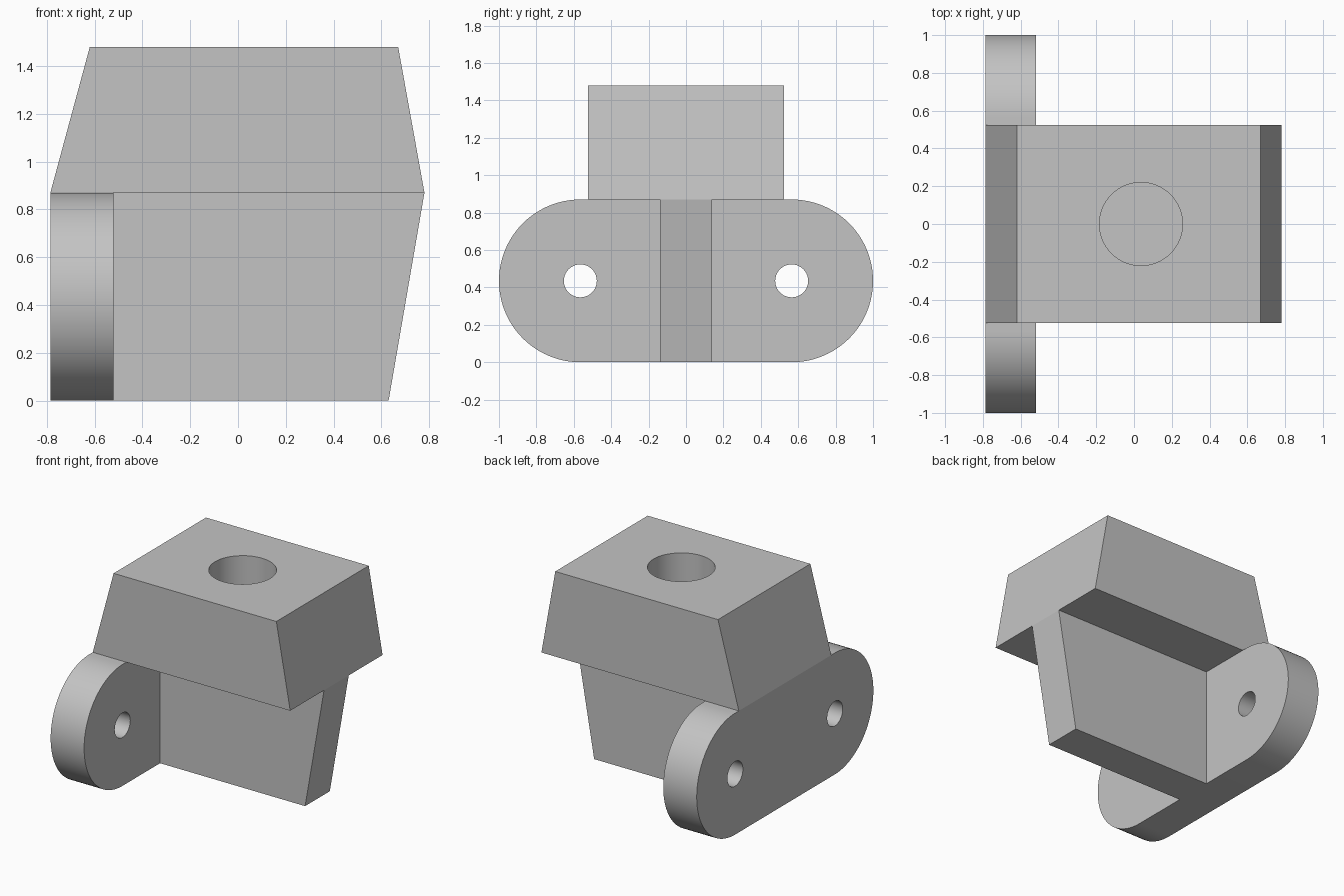
import bpy, bmesh
from math import radians, cos, sin, pi
from mathutils import Matrix, Vector

cube = bpy.data.objects.get("Cube")
if cube:
    bpy.data.objects.remove(cube, do_unlink=True)

grey = bpy.data.materials.new("plain grey")
grey.use_nodes = True
COLOUR = (0.55, 0.55, 0.55, 1)
grey.diffuse_color = COLOUR
grey.node_tree.nodes["Principled BSDF"].inputs["Base Color"].default_value = COLOUR

BACK, FLANGE_FACE, FRONT = -0.785, -0.52, 0.78
SPLIT, TOP = 0.87, 1.48          # underside and top of the head
RADIUS = SPLIT / 2               # rounded flange ends
HOLE_Y = 1 - RADIUS


def prism(name, profile, depth):
    """Extrude a closed outline of 3D points along a vector."""
    bm = bmesh.new()
    face = bm.faces.new([bm.verts.new(p) for p in profile])
    ext = bmesh.ops.extrude_face_region(bm, geom=[face])
    verts = [g for g in ext["geom"] if isinstance(g, bmesh.types.BMVert)]
    bmesh.ops.translate(bm, verts=verts, vec=Vector(depth))
    bmesh.ops.recalc_face_normals(bm, faces=bm.faces)
    mesh = bpy.data.meshes.new(name)
    bm.to_mesh(mesh)
    bm.free()
    obj = bpy.data.objects.new(name, mesh)
    bpy.context.collection.objects.link(obj)
    mesh.materials.append(grey)
    return obj


def drill(obj, radius, depth, centre, rotation=Matrix()):
    """Cut a round hole, then discard the cutter."""
    bm = bmesh.new()
    bmesh.ops.create_cone(bm, cap_ends=True, segments=64, radius1=radius,
                          radius2=radius, depth=depth,
                          matrix=Matrix.Translation(centre) @ rotation)
    mesh = bpy.data.meshes.new("hole_cutter")
    bm.to_mesh(mesh)
    bm.free()
    mesh.materials.append(grey)
    cutter = bpy.data.objects.new("hole_cutter", mesh)
    cutter.hide_render = True
    bpy.context.collection.objects.link(cutter)
    mod = obj.modifiers.new("hole", "BOOLEAN")
    mod.operation, mod.solver, mod.object = "DIFFERENCE", "EXACT", cutter
    bpy.context.view_layer.objects.active = obj
    bpy.ops.object.modifier_apply(modifier=mod.name)
    bpy.data.objects.remove(cutter, do_unlink=True)


# Mounting flange: upright stadium plate with two bolt holes
STEPS = 48
outline = []
for side in (1, -1):
    for i in range(STEPS + 1):
        a = pi * i / STEPS - pi / 2
        outline.append((BACK, side * (HOLE_Y + RADIUS * cos(a)),
                        RADIUS + side * RADIUS * sin(a)))
flange = prism("mounting_flange", outline, (FLANGE_FACE - BACK, 0, 0))
for side in (1, -1):
    drill(flange, 0.088, 1, (BACK, side * HOLE_Y, RADIUS),
          Matrix.Rotation(radians(90), 4, "Y"))

# Supporting web with a sloped front edge
W = 0.14
web = prism("support_web",
            [(FLANGE_FACE, -W, 0), (0.63, -W, 0),
             (FRONT, -W, SPLIT), (FLANGE_FACE, -W, SPLIT)], (0, 2 * W, 0))

# Tapered head block with a blind round socket
H = 0.523
head = prism("head_block",
             [(BACK, -H, SPLIT), (FRONT, -H, SPLIT),
              (0.67, -H, TOP), (-0.62, -H, TOP)], (0, 2 * H, 0))
SOCKET_DEPTH = 0.45
drill(head, 0.22, 2 * SOCKET_DEPTH, (0.037, 0, TOP))

# Smooth the round walls, keep the corners crisp
for obj in (flange, web, head):
    bpy.ops.object.select_all(action="DESELECT")
    obj.select_set(True)
    bpy.context.view_layer.objects.active = obj
    bpy.ops.object.shade_smooth_by_angle(angle=radians(30))
